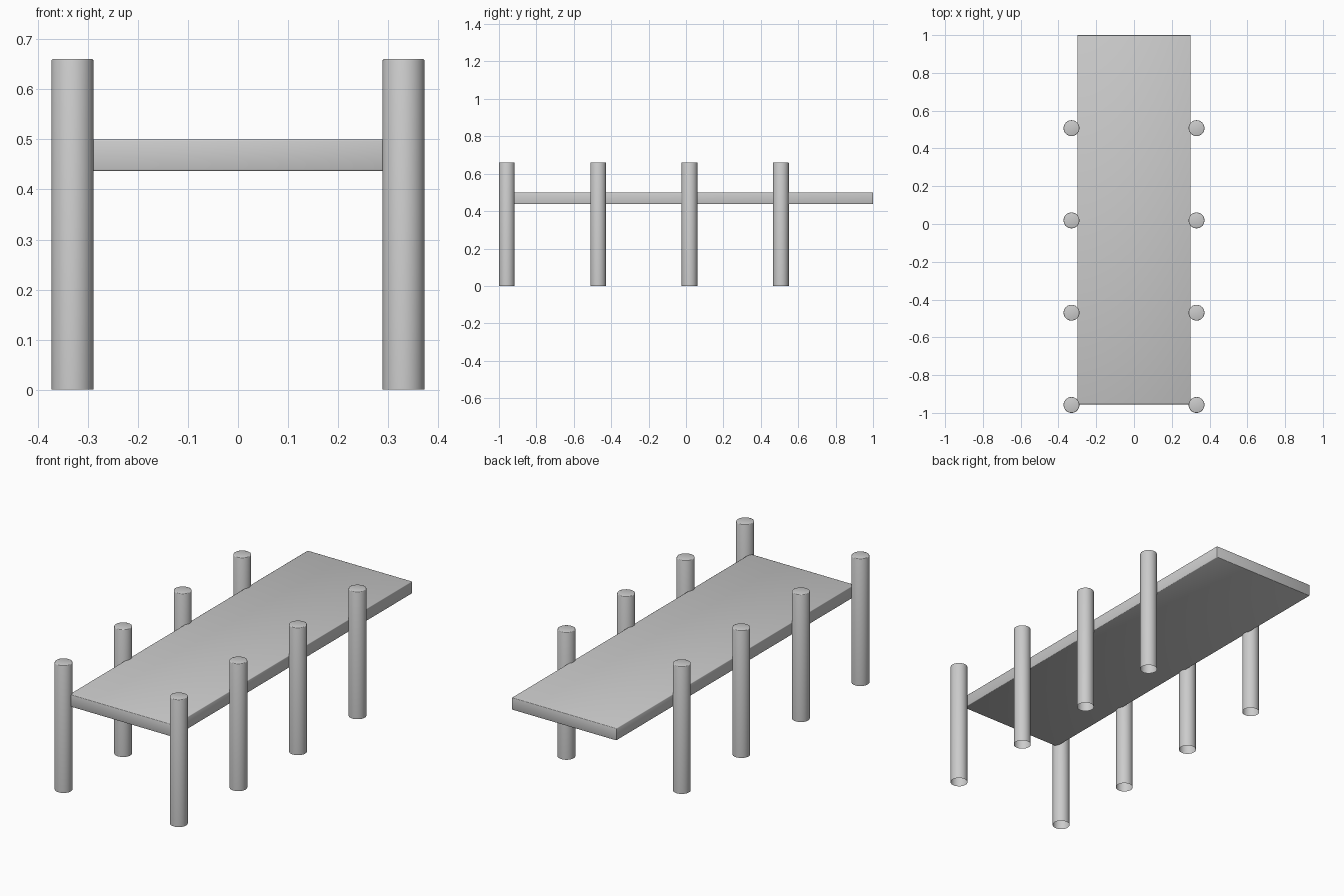
import bpy, bmesh

if "Cube" in bpy.data.objects:
    bpy.data.objects.remove(bpy.data.objects["Cube"])

POST_R, POST_H, POST_X = 0.042, 0.661, 0.331
POST_Y0, SPACING = -0.958, 0.4885
DECK_Y0, DECK_Y1 = -0.955, 1.0
DECK_X, DECK_Z0, DECK_Z1 = 0.30, 0.437, 0.50


def finish(name, bm):
    mesh = bpy.data.meshes.new(name)
    bm.to_mesh(mesh)
    bm.free()
    obj = bpy.data.objects.new(name, mesh)
    bpy.context.collection.objects.link(obj)
    for p in mesh.polygons:
        p.use_smooth = True
    return obj


def soften(bm, edges, width):
    bmesh.ops.bevel(bm, geom=edges, offset=width, segments=2,
                    profile=0.5, affect='EDGES')


# Deck: one long slab with slightly eased edges
bm = bmesh.new()
bmesh.ops.create_cube(bm, size=1)
bmesh.ops.scale(bm, verts=bm.verts,
                vec=(2 * DECK_X, DECK_Y1 - DECK_Y0, DECK_Z1 - DECK_Z0))
bmesh.ops.translate(bm, verts=bm.verts,
                    vec=(0, (DECK_Y0 + DECK_Y1) / 2, (DECK_Z0 + DECK_Z1) / 2))
soften(bm, bm.edges[:], 0.003)
finish("deck", bm)


# Post: round pile, eased top rim, open underneath
def post(name, x, y):
    bm = bmesh.new()
    bmesh.ops.create_cone(bm, cap_ends=True, segments=32,
                          radius1=POST_R, radius2=POST_R, depth=POST_H)
    bmesh.ops.translate(bm, verts=bm.verts, vec=(x, y, POST_H / 2))
    bottom = [f for f in bm.faces if f.normal.z < -0.9]
    bmesh.ops.delete(bm, geom=bottom, context='FACES_ONLY')
    rim = [e for e in bm.edges if all(v.co.z > POST_H - 0.001 for v in e.verts)]
    soften(bm, rim, 0.003)
    finish(name, bm)


# Four pairs of posts along the deck sides
for i in range(4):
    for side, sx in (("left", -1), ("right", 1)):
        post(f"post_{side}_{i + 1}", sx * POST_X, POST_Y0 + i * SPACING)
